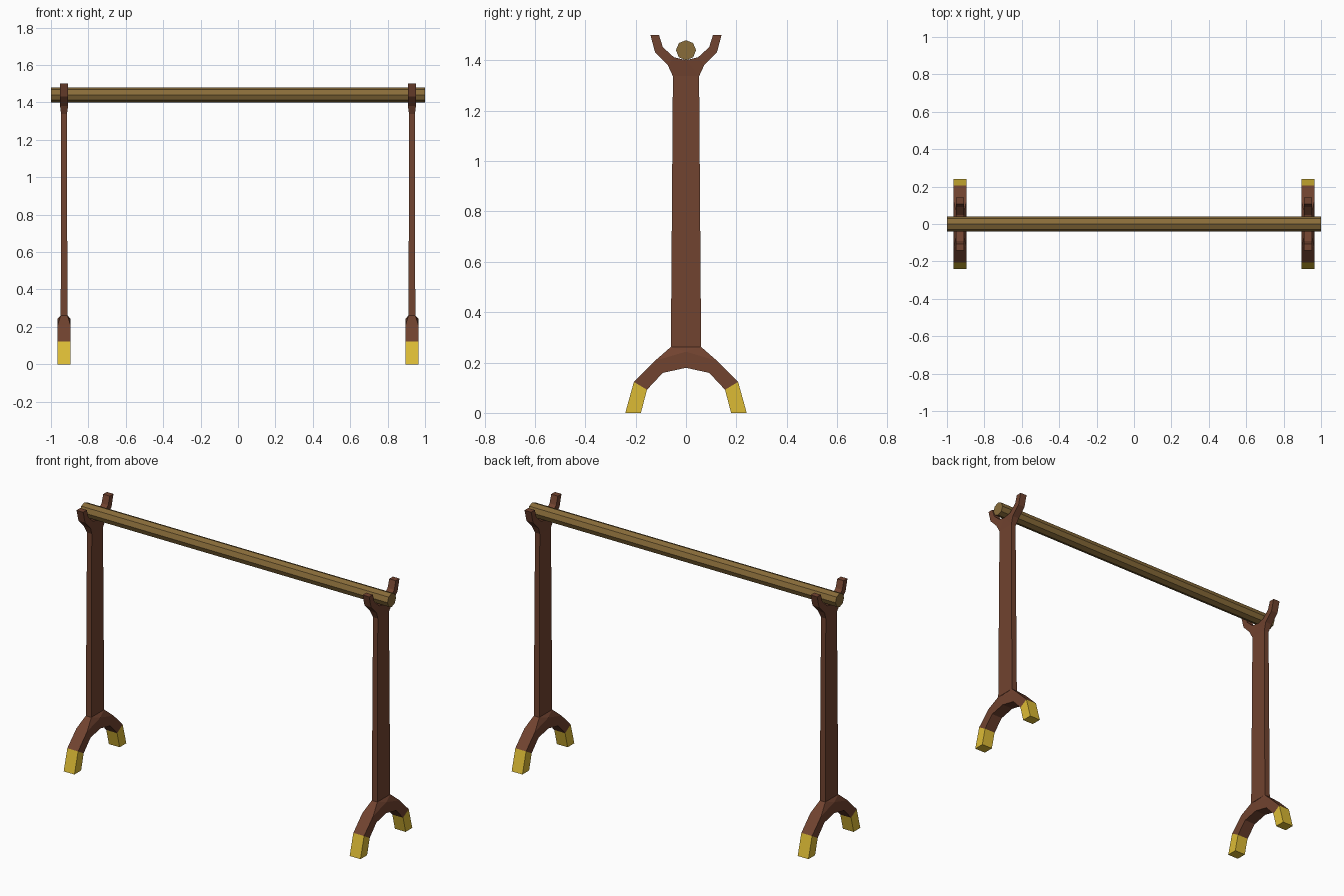
import bpy, bmesh, math

if "Cube" in bpy.data.objects:
    bpy.data.objects.remove(bpy.data.objects["Cube"])


def material(name, rgb):
    m = bpy.data.materials.new(name)
    m.diffuse_color = (*rgb, 1)
    m.use_nodes = True
    m.node_tree.nodes["Principled BSDF"].inputs["Base Color"].default_value = m.diffuse_color
    return m


BROWN = material("brown wood", (0.165, 0.056, 0.029))
YELLOW = material("yellow feet", (0.72, 0.50, 0.036))
TAN = material("tan wood", (0.25, 0.15, 0.042))

# Side outline pairs (outer, inner) as (y, z, half thickness), for y >= 0
W, F = 0.035, 0.0215
LEG = [((0.060, 0.262, 0.018), (0, 0.179, W)),
       ((0.123, 0.207, W), (0.092, 0.159, W)),
       ((0.207, 0.123, W), (0.155, 0.092, W)),
       ((0.241, 0, W), (0.179, 0, W))]
FORK = [((0.052, 1.337, 0.0155), (0, 1.400, F)),
        ((0.072, 1.380, F), (0.048, 1.412, F)),
        ((0.123, 1.432, F), (0.092, 1.452, F)),
        ((0.141, 1.500, F), (0.107, 1.500, F))]
RIDGE = (0, 0.243, W)    # chamfer point where the legs meet the post


def flip(p):
    return (-p[0], p[1], p[2])


def side_faces():
    lb, ft = LEG[0][0], FORK[0][0]
    faces = [[flip(lb), lb, ft, flip(ft)],       # post
             [flip(lb), RIDGE, lb],              # chamfer
             [flip(ft), ft, FORK[0][1]]]         # fork root
    half = [[lb, RIDGE, LEG[0][1], LEG[1][1], LEG[1][0]]]
    half[0:1] = [[lb, RIDGE, LEG[1][0]], [RIDGE, LEG[0][1], LEG[1][1], LEG[1][0]]]
    for chain in (LEG[1:], FORK):
        for (o1, i1), (o2, i2) in zip(chain, chain[1:]):
            half.append([o1, i1, i2, o2])
    return faces + half + [[flip(p) for p in f] for f in half]


def stand(name, x):
    bm = bmesh.new()
    cache = {}

    def vert(p, s):
        key = (p, s)
        if key not in cache:
            cache[key] = bm.verts.new((s * p[2], p[0], p[1]))
        return cache[key]

    # both broad sides, then the rim between their open edges
    for f in side_faces():
        for s in (1, -1):
            bm.faces.new([vert(p, s) for p in f])
    other = {v: cache[(p, -s)] for (p, s), v in cache.items()}
    rim = [e.verts[:] for e in bm.edges if e.is_boundary and e.verts[0].co.x > 0]
    for a, b in rim:
        bm.faces.new([a, b, other[b], other[a]])
    bmesh.ops.recalc_face_normals(bm, faces=bm.faces[:])
    # yellow feet at the bottom of the legs
    for f in bm.faces:
        f.material_index = int(f.calc_center_median().z < 0.09)
    me = bpy.data.meshes.new(name)
    bm.to_mesh(me)
    bm.free()
    me.materials.append(BROWN)
    me.materials.append(YELLOW)
    ob = bpy.data.objects.new(name, me)
    ob.location.x = x
    bpy.context.collection.objects.link(ob)


stand("left_stand", -0.93)
stand("right_stand", 0.93)

# Rail resting in the two forks
bpy.ops.mesh.primitive_cylinder_add(vertices=8, radius=0.04, depth=2,
                                    location=(0, 0, 1.44),
                                    rotation=(0, math.pi / 2, 0))
rail = bpy.context.object
rail.name = "rail"
rail.data.materials.append(TAN)
